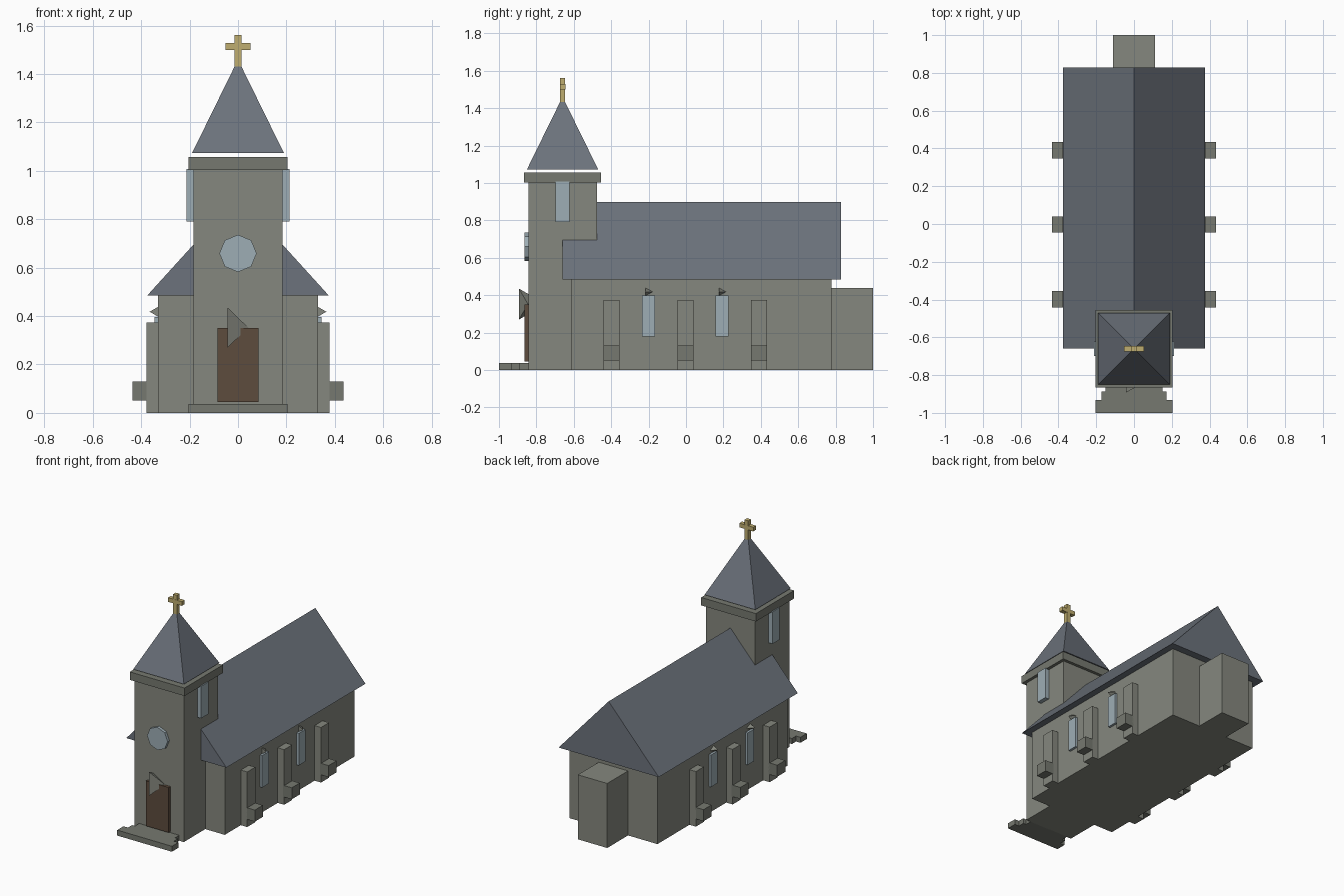
import bpy, bmesh, math
from mathutils import Matrix

if "Cube" in bpy.data.objects:
    bpy.data.objects.remove(bpy.data.objects["Cube"])


def material(name, rgb):
    m = bpy.data.materials.new(name)
    m.diffuse_color = (*rgb, 1)
    m.use_nodes = True
    m.node_tree.nodes["Principled BSDF"].inputs["Base Color"].default_value = m.diffuse_color
    return m


STONE = material("stone", (0.235, 0.245, 0.21))
TRIM = material("trim_stone", (0.18, 0.19, 0.16))
SLATE = material("slate", (0.15, 0.17, 0.20))
WOOD = material("wood", (0.11, 0.072, 0.047))
GLASS = material("glass", (0.34, 0.42, 0.46))
GOLD = material("gold", (0.52, 0.42, 0.16))


def finish(name, bm, mat):
    bmesh.ops.recalc_face_normals(bm, faces=bm.faces[:])
    me = bpy.data.meshes.new(name)
    bm.to_mesh(me)
    bm.free()
    me.materials.append(mat)
    ob = bpy.data.objects.new(name, me)
    bpy.context.collection.objects.link(ob)
    return ob


def box(name, x, y, z, mat=STONE):
    """Box from (min, max) ranges."""
    bm = bmesh.new()
    r = (x, y, z)
    bmesh.ops.create_cube(bm, size=1, matrix=Matrix.Translation([(a + b) / 2 for a, b in r])
                          @ Matrix.Diagonal([b - a for a, b in r] + [1]))
    return finish(name, bm, mat)


def pyramid(name, base, apex, mat=STONE):
    bm = bmesh.new()
    vs = [bm.verts.new(p) for p in base]
    top = bm.verts.new(apex)
    bm.faces.new(vs)
    for i, v in enumerate(vs):
        bm.faces.new((v, vs[(i + 1) % len(vs)], top))
    return finish(name, bm, mat)


# Nave, apse and solid gabled roof
box("nave", (-0.33, 0.33), (-0.613, 0.777), (0, 0.487))
box("apse", (-0.11, 0.11), (0.77, 1.0), (0, 0.437))
bm = bmesh.new()
gable = [bm.verts.new((x, -0.66, z)) for x, z in ((-0.375, 0.485), (0.375, 0.485), (0, 0.898))]
face = bm.faces.new(gable)
ext = bmesh.ops.extrude_face_region(bm, geom=[face], use_keep_orig=True)
bmesh.ops.translate(bm, vec=(0, 1.488, 0),
                    verts=[v for v in ext["geom"] if isinstance(v, bmesh.types.BMVert)])
finish("nave_roof", bm, SLATE)

# Tower, cornice and spire
TY = -0.66
box("tower", (-0.184, 0.184), (-0.843, -0.475), (0, 1.003))
box("tower_cornice", (-0.205, 0.205), (TY - 0.205, TY + 0.205), (1.003, 1.057), TRIM)
s = 0.19
pyramid("spire", [(a * s, TY + b * s, 1.073) for a, b in ((-1, -1), (1, -1), (1, 1), (-1, 1))],
        (0, TY, 1.46), SLATE)

# Cross
box("cross_post", (-0.014, 0.014), (TY - 0.014, TY + 0.014), (1.43, 1.561), GOLD)
box("cross_arm", (-0.052, 0.052), (TY - 0.0145, TY + 0.0145), (1.5, 1.528), GOLD)

# Door with its faceted hood
box("door", (-0.085, 0.085), (-0.863, -0.83), (0.045, 0.35), WOOD)
pyramid("door_hood", [(-0.043, -0.893, 0.435), (-0.043, -0.893, 0.27), (-0.043, -0.75, 0.352)],
        (0.043, -0.845, 0.352))

# Octagonal round window
bm = bmesh.new()
bmesh.ops.create_cone(bm, cap_ends=True, segments=8, radius1=0.077, radius2=0.077, depth=0.04,
                      matrix=Matrix.Translation((0, -0.843, 0.659)) @ Matrix.Rotation(math.pi / 2, 4, 'X'))
finish("round_window", bm, GLASS)

# Entrance steps
for w, y0, y1 in ((0.205, -1.0, -0.932), (0.172, -0.932, -0.888), (0.15, -0.888, -0.84)):
    box("entrance_step", (-w, w), (y0, y1), (0, 0.037), TRIM)

# Both long sides: belfry windows, buttresses, nave windows
for side in (-1, 1):
    def span(a, b):
        return tuple(sorted((side * a, side * b)))

    box("belfry_window", span(0.17, 0.213), (-0.698, -0.622), (0.79, 1.007), GLASS)
    for y in (-0.398, -0.003, 0.391):
        box("buttress", span(0.32, 0.378), (y - 0.043, y + 0.043), (0, 0.373))
        box("buttress_foot", span(0.37, 0.435), (y - 0.043, y + 0.043), (0.052, 0.13), TRIM)
    for y in (-0.2, 0.192):
        box("nave_window", span(0.32, 0.346), (y - 0.035, y + 0.035), (0.18, 0.397), GLASS)
        pyramid("window_hood", [(side * 0.365, y - 0.016, 0.418), (side * 0.312, y - 0.016, 0.449),
                                (side * 0.312, y - 0.016, 0.387)], (side * 0.33, y + 0.022, 0.418))
